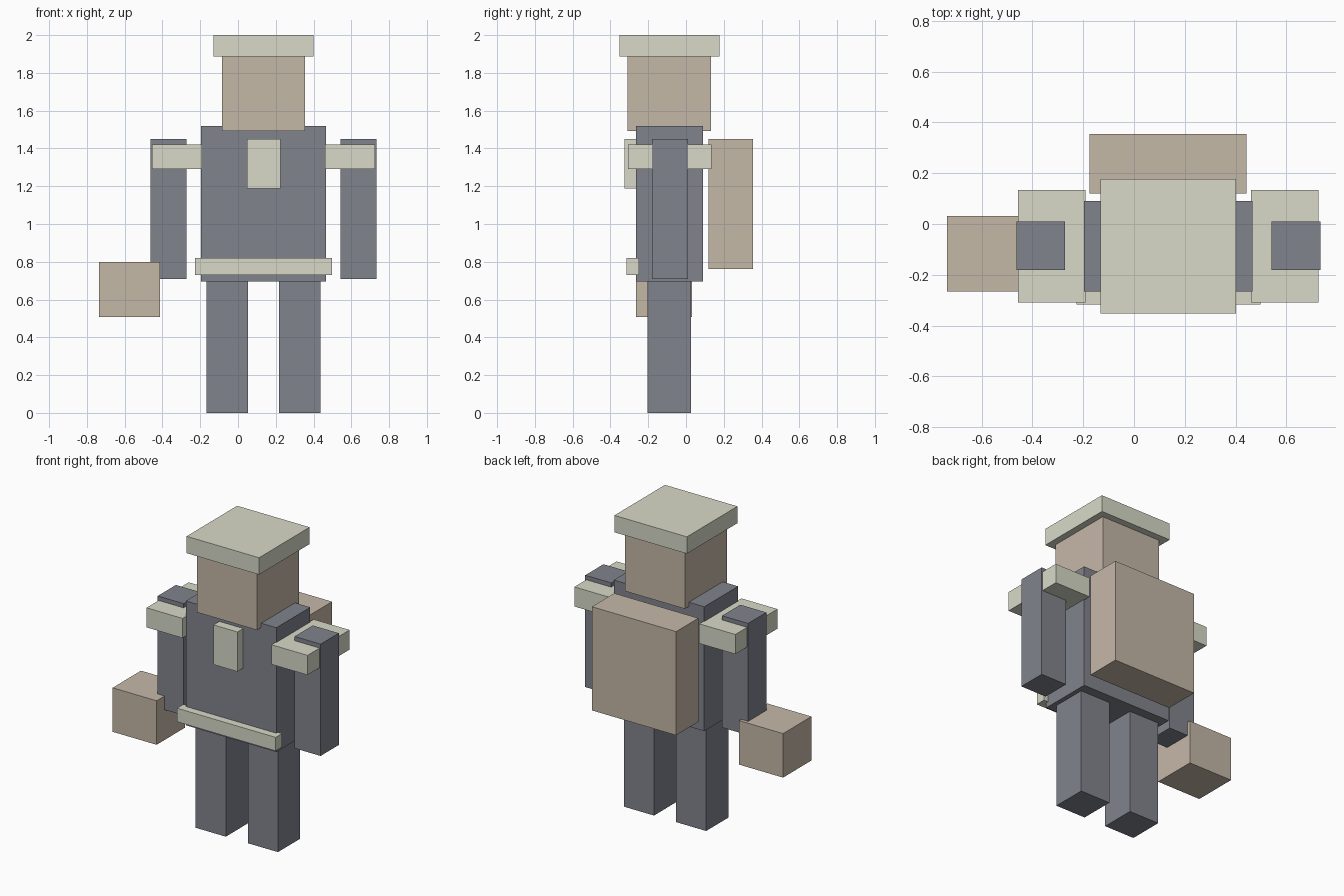
import bpy

if "Cube" in bpy.data.objects:
    bpy.data.objects.remove(bpy.data.objects["Cube"])

CENTRE = 0.135  # mirror line of the body (the held block shifts it off x = 0)


def material(name, rgb):
    m = bpy.data.materials.new(name)
    m.diffuse_color = (*rgb, 1)
    m.use_nodes = True
    m.node_tree.nodes["Principled BSDF"].inputs["Base Color"].default_value = m.diffuse_color
    return m


slate = material("slate", (0.22, 0.23, 0.27))
tan = material("tan", (0.56, 0.48, 0.39))
cream = material("cream", (0.69, 0.70, 0.58))


def box(name, mat, x, y, z):
    """Box from (min, max) ranges on each axis."""
    size = [r[1] - r[0] for r in (x, y, z)]
    bpy.ops.mesh.primitive_cube_add(size=1, location=[sum(r) / 2 for r in (x, y, z)])
    ob = bpy.context.object
    ob.name = ob.data.name = name
    for v in ob.data.vertices:
        v.co = [c * s for c, s in zip(v.co, size)]
    ob.data.materials.append(mat)
    return ob


def pair(name, mat, inner, outer, y, z):
    """Two boxes mirrored about the body's centre line."""
    box("left_" + name, mat, (CENTRE + inner, CENTRE + outer), y, z)
    box("right_" + name, mat, (CENTRE - outer, CENTRE - inner), y, z)


# Body
box("torso", slate, (-0.197, 0.467), (-0.265, 0.09), (0.695, 1.52))
box("head", tan, (-0.084, 0.356), (-0.31, 0.132), (1.492, 1.89))
box("hat", cream, (-0.131, 0.401), (-0.352, 0.178), (1.888, 2.0))

# Limbs and shoulder pads
pair("leg", slate, 0.081, 0.302, (-0.205, 0.027), (0.0, 0.695))
pair("arm", slate, 0.407, 0.598, (-0.181, 0.01), (0.708, 1.45))
pair("shoulder_pad", cream, 0.326, 0.591, (-0.308, 0.134), (1.292, 1.422))

# Trim on the front
box("chest_plate", cream, (0.048, 0.224), (-0.326, -0.25), (1.187, 1.45))
box("belt", cream, (-0.227, 0.498), (-0.316, -0.248), (0.73, 0.82))

# Gear
box("backpack", tan, (-0.175, 0.443), (0.12, 0.354), (0.762, 1.45))
box("held_block", tan, (-0.735, -0.412), (-0.265, 0.032), (0.508, 0.80))
